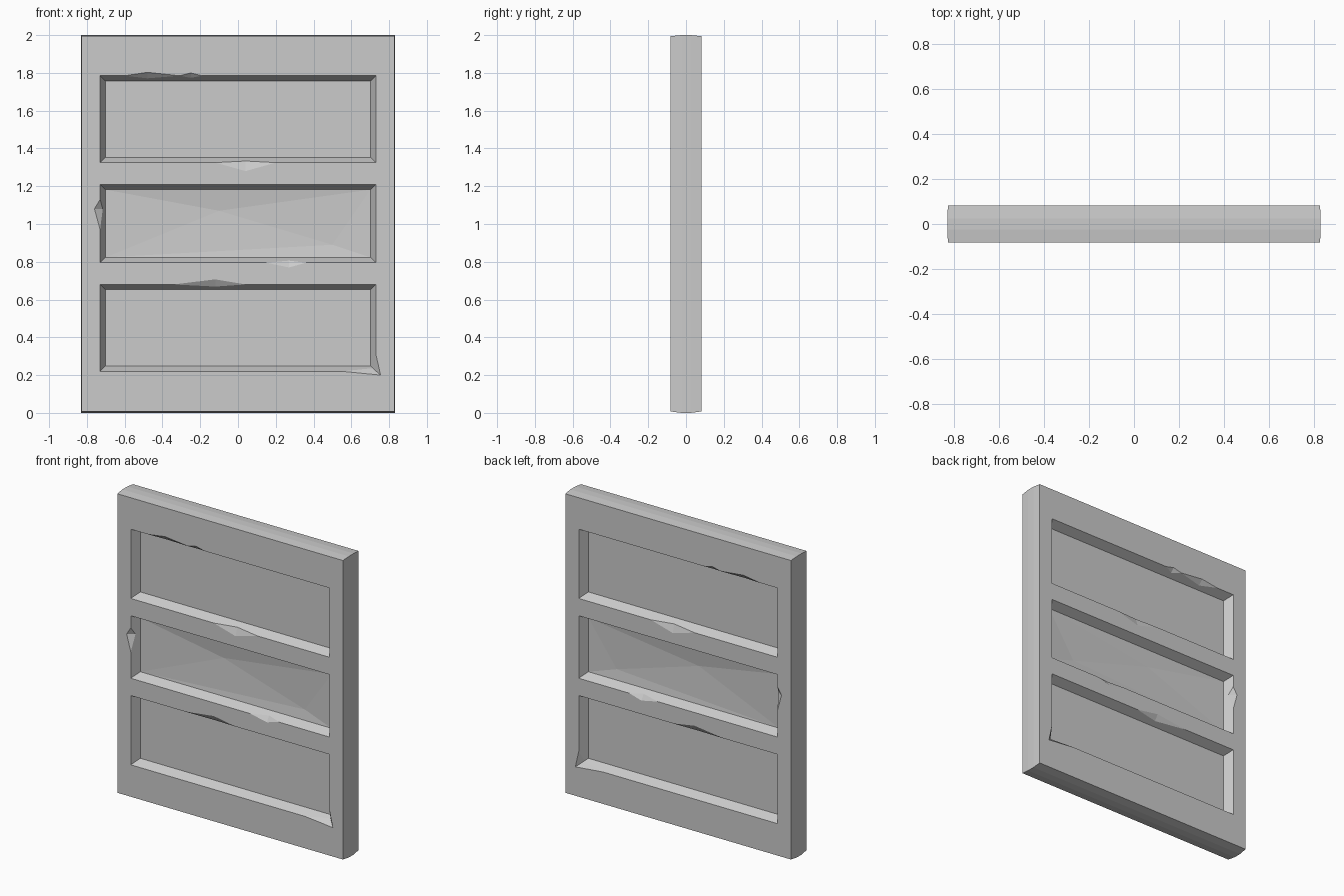
import bpy, bmesh
from mathutils import Vector

if "Cube" in bpy.data.objects:
    bpy.data.objects.remove(bpy.data.objects["Cube"])

FRONT, FLOOR = -0.083, -0.023      # face plane and recessed panel plane
INSET = 0.028                      # taper of the recess walls
HX = 0.73                          # half width of the openings
INWARD = [(0, 1), (-1, 0), (0, -1), (1, 0)]   # bottom, right, top, left

bm = bmesh.new()
cache = {}


def vert(x, y, z):
    key = (round(x, 4), round(y, 4), round(z, 4))
    if key not in cache:
        cache[key] = bm.verts.new(key)
    return cache[key]


def unique(verts):
    return list(dict.fromkeys(verts))


def loop_edges(verts):
    out = []
    for a, b in zip(verts, verts[1:] + verts[:1]):
        out.append(bm.edges.get((a, b)) or bm.edges.new((a, b)))
    return out


def recess(z0, z1, chips=(), corner_chip=None, dents=None):
    """One recessed panel. chips: (edge, start, end, apex x, apex z, depth)."""
    rim_c = [(-HX, z0), (HX, z0), (HX, z1), (-HX, z1)]
    i = INSET
    inner = [vert(x, FLOOR, z) for x, z in
             [(-HX + i, z0 + i), (HX - i, z0 + i), (HX - i, z1 - i), (-HX + i, z1 - i)]]
    corners = [vert(x, FRONT, z) for x, z in rim_c]
    rim = []
    if corner_chip:                # broken lower right corner
        bx, rz, cx, cz, t = corner_chip
        old = corners[1]
        cache.pop(tuple(round(c, 4) for c in (HX, FRONT, z0)))
        old.co = old.co.lerp(inner[1].co, t)
        b, a, c = vert(bx, FRONT, z0), vert(HX, FRONT, rz), vert(cx, FRONT, cz)
        bm.faces.new((b, c, old))
        bm.faces.new((c, a, old))
    for e in range(4):
        n = (e + 1) % 4
        wall = [corners[e]]
        if corner_chip and e == 1:
            wall.append(a)
            rim += [c, a]
        else:
            rim.append(corners[e])
        for edge, s, f, px, pz, t in chips:
            if edge != e:
                continue
            ex, ez = rim_c[e]
            along = (lambda q: (q, ez)) if e % 2 == 0 else (lambda q: (ex, q))
            mx, mz = along(px if e % 2 == 0 else pz)
            nx, nz = INWARD[e]
            p = [vert(q[0], FRONT, q[1]) for q in (along(s), along(f))]
            apex = vert(px, FRONT, pz)
            deep = vert(mx + nx * i * t, FRONT + (FLOOR - FRONT) * t, mz + nz * i * t)
            bm.faces.new((p[0], apex, deep))
            bm.faces.new((apex, p[1], deep))
            wall += [p[0], deep, p[1]]
            rim += [p[0], apex, p[1]]
        if corner_chip and e == 0:
            wall.append(b)
            rim.append(b)
        bm.faces.new(unique(wall + [corners[n], inner[n], inner[e]]))
    if dents:                      # warped panel
        p, q = (vert(*d) for d in dents)
        bl, br, tr, tl = inner
        for f in ((tl, tr, p), (tl, p, bl), (bl, p, q), (bl, q, br), (br, q, tr), (tr, q, p)):
            bm.faces.new(f)
    else:
        bm.faces.new(inner)
    return loop_edges(unique(rim))


# Three recessed panels with chipped rims
edges = recess(1.325, 1.785, [(0, -0.12, 0.20, 0.04, 1.28, 0.3),
                              (2, -0.19, -0.31, -0.25, 1.80, 0.4),
                              (2, -0.31, -0.60, -0.48, 1.803, 0.5)])
edges += recess(0.795, 1.21, [(0, 0.15, 0.36, 0.27, 0.77, 0.4),
                              (3, 1.13, 0.97, -0.76, 1.08, 0.5)],
                dents=[(-0.10, -0.008, 1.07), (0.50, -0.013, 0.89)])
edges += recess(0.22, 0.68, [(2, 0.04, -0.34, -0.12, 0.707, 0.4)],
                corner_chip=(0.55, 0.31, 0.755, 0.20, 0.6))

# Slightly crowned outer edge, front half
rings = []
for y, x, z0, z1 in [(FRONT, 0.829, 0.008, 1.994), (-0.025, 0.832, 0, 2), (0, 0.832, 0, 2)]:
    rings.append([vert(-x, y, z0), vert(x, y, z0), vert(x, y, z1), vert(-x, y, z1)])
for r0, r1 in zip(rings, rings[1:]):
    for k in range(4):
        n = (k + 1) % 4
        bm.faces.new((r0[k], r0[n], r1[n], r1[k]))

# Front frame face around the openings
bmesh.ops.triangle_fill(bm, use_beauty=True, use_dissolve=False,
                        edges=edges + loop_edges(rings[0]), normal=Vector((0, -1, 0)))
bmesh.ops.recalc_face_normals(bm, faces=bm.faces[:])
bm.normal_update()
if sum(f.normal.y * f.calc_area() for f in bm.faces) > 0:
    bmesh.ops.reverse_faces(bm, faces=bm.faces[:])

mesh = bpy.data.meshes.new("door_panel")
bm.to_mesh(mesh)
bm.free()
door = bpy.data.objects.new("door_panel", mesh)
bpy.context.collection.objects.link(door)

# Back half
mirror = door.modifiers.new("back_half", 'MIRROR')
mirror.use_axis = (False, True, False)
